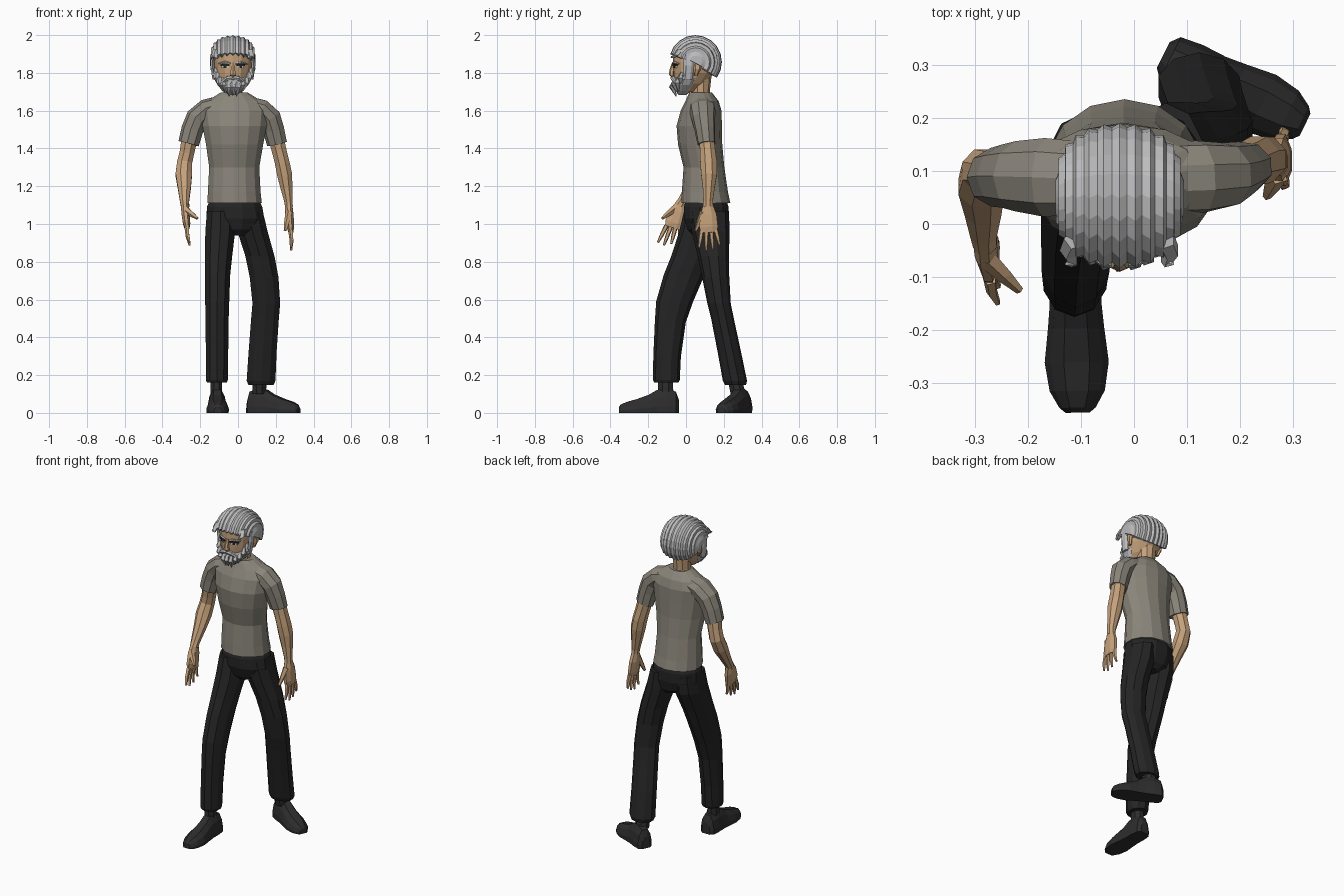
import bpy, bmesh, math
from mathutils import Vector


def mat(name, r, g, b):
    m = bpy.data.materials.new(name)
    m.diffuse_color = (r, g, b, 1)
    return m


SHIRT = mat("shirt_grey_olive", 0.255, 0.235, 0.195)
PANTS = mat("trouser_black", 0.018, 0.018, 0.019)
SHOE = mat("shoe_charcoal", 0.026, 0.026, 0.027)
SKIN = mat("skin_tan", 0.56, 0.36, 0.20)
HAIR = mat("hair_silver", 0.50, 0.50, 0.51)
DARK = mat("eye_dark", 0.02, 0.017, 0.015)
WHITE = mat("eye_white", 0.6, 0.6, 0.58)


def loft(name, rings, material):
    """Skin a list of equal-length point rings and cap both ends."""
    bm = bmesh.new()
    vs = [[bm.verts.new(p) for p in r] for r in rings]
    n = len(rings[0])
    for a, b in zip(vs, vs[1:]):
        for i in range(n):
            j = (i + 1) % n
            bm.faces.new((a[i], a[j], b[j], b[i]))
    bm.faces.new(vs[0])
    bm.faces.new(vs[-1])
    bmesh.ops.recalc_face_normals(bm, faces=bm.faces)
    me = bpy.data.meshes.new(name)
    bm.to_mesh(me)
    bm.free()
    me.materials.append(material)
    ob = bpy.data.objects.new(name, me)
    bpy.context.collection.objects.link(ob)
    return ob


def tube(name, path, material, n=8, flat=False):
    """Loft ovals along (x, y, z, radius across, radius in depth)."""
    pts = [Vector(p[:3]) for p in path]
    rings = []
    for k, p in enumerate(path):
        t = Vector((0, 0, -1))
        if not flat:
            t = (pts[min(k + 1, len(pts) - 1)] - pts[max(k - 1, 0)]).normalized()
        u = t.cross(Vector((0, 1, 0))).normalized()
        v = u.cross(t).normalized()
        ra, rb = p[3], p[-1]
        rings.append([pts[k] + u * ra * math.cos(w) + v * rb * math.sin(w)
                      for w in (2 * math.pi * (i + 0.5) / n for i in range(n))])
    return loft(name, rings, material)


# Shirt body
tube("shirt_body", [(-.018, .105, 1.11, .148, .13), (-.02, .10, 1.17, .143, .122),
                    (-.02, .095, 1.30, .136, .108), (-.018, .075, 1.42, .155, .117),
                    (-.018, .07, 1.52, .175, .12), (-.02, .08, 1.60, .185, .108),
                    (-.02, .085, 1.65, .15, .088), (-.02, .08, 1.68, .10, .07),
                    (-.02, .078, 1.695, .075, .06)], SHIRT, 14, True)
# Sleeves
tube("left_sleeve", [(-.09, .085, 1.63, .05, .07), (-.165, .088, 1.605, .058, .075),
                     (-.215, .09, 1.56, .062, .067), (-.24, .09, 1.50, .06, .06),
                     (-.26, .088, 1.425, .057, .056)], SHIRT, 9)
tube("right_sleeve", [(.05, .085, 1.63, .05, .07), (.125, .088, 1.605, .058, .07),
                      (.17, .092, 1.56, .062, .063), (.19, .10, 1.50, .058, .055),
                      (.208, .108, 1.425, .055, .048)], SHIRT, 9)
# Bare arms
tube("left_arm", [(-.255, .09, 1.46, .046, .046), (-.27, .098, 1.38, .042, .043),
                  (-.283, .10, 1.325, .043, .045), (-.287, .07, 1.26, .047, .045),
                  (-.284, .025, 1.19, .037, .034), (-.283, -.02, 1.12, .026, .027),
                  (-.28, -.035, 1.095, .024, .03)], SKIN, 8)
tube("right_arm", [(.20, .108, 1.46, .044, .042), (.22, .115, 1.38, .042, .044),
                   (.235, .12, 1.32, .042, .048), (.247, .122, 1.26, .043, .045),
                   (.257, .12, 1.19, .034, .034), (.267, .117, 1.12, .024, .027),
                   (.27, .117, 1.09, .022, .03)], SKIN, 8)


# Hands: wrist point, lean of the hand, inward side
def hand(side, w, lean, inward, thumb):
    w, lean = Vector(w), Vector(lean)
    a, b, c = w + lean * .35, w + lean * .8, w + lean
    tube(side + "_palm", [(*w, .021, .028), (*a, .024, .047), (*b, .021, .053),
                          (*c, .014, .046)], SKIN, 8)
    for i, length in enumerate((.092, .108, .10, .078)):
        off = -.037 + i * .025
        p = w + lean * .92 + Vector((0, off, 0))
        d = lean.normalized() * length + Vector((inward * .006, off * .45, 0))
        tube(f"{side}_finger_{i + 1}", [(*p, .013), (*(p + d * .55 - Vector((inward * .004, 0, 0))), .011),
                                        (*(p + d), .006)], SKIN, 5)
    t, e = w + lean * .25 + Vector((0, -.025, 0)), Vector(thumb)
    tube(side + "_thumb", [(*t, .02), (*t.lerp(e, .55), .015), (*e, .008)], SKIN, 5)


hand("left", (-.282, -.028, 1.11), (.012, -.042, -.13), 1, (-.215, -.125, 1.03))
hand("right", (.268, .117, 1.10), (.012, .004, -.145), -1, (.25, .052, .965))

# Trousers
tube("trouser_hips", [(-.018, .107, 1.125, .135, .112), (-.018, .107, 1.09, .152, .122),
                      (-.014, .107, 1.03, .158, .122), (-.01, .11, .97, .12, .105),
                      (.0, .11, .94, .05, .075)], PANTS, 12, True)
tube("left_trouser_leg", [(-.092, .10, 1.07, .076, .11), (-.094, .082, .96, .083, .118),
                          (-.103, .03, .83, .076, .108), (-.108, -.01, .73, .070, .108),
                          (-.11, -.06, .59, .067, .098), (-.111, -.083, .48, .064, .082),
                          (-.111, -.10, .30, .062, .073), (-.112, -.104, .175, .061, .071),
                          (-.112, -.104, .16, .055, .064)], PANTS, 10, True)
tube("right_trouser_leg", [(.06, .12, 1.07, .074, .108), (.077, .13, .96, .084, .10),
                           (.116, .145, .83, .081, .083), (.138, .157, .72, .08, .072),
                           (.15, .175, .58, .077, .062), (.143, .193, .50, .077, .060),
                           (.13, .23, .32, .078, .062), (.122, .259, .17, .08, .064),
                           (.122, .262, .148, .07, .056)], PANTS, 10, True)


# Socks and shoes: cross-sections along the foot (distance, half width, height)
def shoe(side, heel, toe):
    heel, toe = Vector((*heel, 0)), Vector((*toe, 0))
    d = (toe - heel).normalized()
    s = Vector((-d.y, d.x, 0))
    length = (toe - heel).length
    rings = []
    for f, w, h in ((0, .026, .07), (.05, .043, .112), (.2, .048, .128), (.36, .047, .122),
                    (.5, .051, .096), (.7, .058, .073), (.87, .05, .058), (.97, .033, .044),
                    (1, .022, .03)):
        shape = ((-1, 0), (-1.04, .28), (-.85, .68), (-.42, 1), (.42, 1), (.85, .68), (1.04, .28), (1, 0))
        rings.append([heel + d * f * length + s * w * x + Vector((0, 0, h * z)) for x, z in shape])
    loft(side + "_shoe", rings, SHOE)


shoe("left", (-.112, -.038), (-.106, -.355))
shoe("right", (.055, .318), (.322, .187))
tube("left_sock", [(-.114, -.11, .2, .033, .042), (-.114, -.108, .1, .033, .045)], SHOE, 8, True)
tube("right_sock", [(.114, .255, .2, .04, .042), (.112, .275, .1, .04, .042)], SHOE, 8, True)

# Neck, head, ears and nose
CX = -.027
tube("neck", [(CX, .078, 1.64, .066, .056), (CX, .076, 1.70, .052, .05),
              (CX, .078, 1.79, .055, .058)], SKIN, 10, True)
tube("head", [(CX, .005, 1.70, .042, .05), (CX, .022, 1.745, .078, .083),
              (CX, .042, 1.80, .097, .108), (CX, .048, 1.86, .105, .118),
              (CX, .05, 1.91, .105, .118), (CX, .05, 1.96, .075, .085)], SKIN, 14, True)
tube("nose", [(CX, -.066, 1.855, .009, .008), (CX, -.074, 1.815, .013, .014),
              (CX, -.076, 1.79, .019, .014), (CX, -.066, 1.775, .012, .008)], SKIN, 6, True)

# Swept-back hair: ridged strips running front to back
rings = []
COLS = 25
for i in range(COLS):
    a = math.radians(-86 + 172 * i / (COLS - 1))
    g = 1.0 if i % 2 == 0 else .945
    s = math.cos(a) ** .55 * g
    t0, t1 = math.radians(160 + (3 if i % 2 == 0 else -2)), math.radians(-36)
    rings.append([Vector((CX + .121 * math.sin(a) * g, .05 + .14 * s * math.cos(t),
                          1.858 + .142 * s * math.sin(t)))
                  for t in (t0 + (t1 - t0) * k / 11 for k in range(12))])
loft("hair_cap", rings, HAIR)

# Beard mass around the jaw
tube("beard_base", [(CX, -.02, 1.682, .022, .02), (CX, -.012, 1.705, .052, .046),
                    (CX, -.002, 1.735, .084, .068), (CX, .006, 1.762, .099, .077),
                    (CX, .016, 1.772, .098, .078)], HAIR, 12, True)
# Beard tufts follow the jaw, higher toward the sideburns
for i in range(11):
    a = math.radians(-80 + 16 * i)
    side = abs(math.sin(a))
    x, y = math.sin(a), -math.cos(a)
    top = 1.755 + .075 * side ** 4
    tip = 1.672 + .055 * side ** 2 + (.008 if i % 2 else 0)
    tube(f"beard_tuft_{i + 1}", [(CX + .094 * x, .018 + .08 * y, top, .012),
                                 (CX + .096 * x, .006 + .08 * y, top * .6 + tip * .4, .017),
                                 (CX + .07 * x, .0 + .055 * y, tip, .003)], HAIR, 5, True)

for side, m in (("left", -1), ("right", 1)):
    tube(side + "_ear", [(CX + m * .105, .062, 1.85, .012, .022), (CX + m * .109, .06, 1.82, .012, .02),
                         (CX + m * .10, .052, 1.785, .008, .01)], SKIN, 6, True)
    # Sideburn, curl, moustache and brow
    tube(side + "_sideburn", [(CX + m * .104, .018, 1.90, .013, .036), (CX + m * .109, .015, 1.84, .012, .028),
                              (CX + m * .10, .008, 1.765, .010, .026)], HAIR, 6, True)
    tube(side + "_temple_curl", [(CX + m * .085, -.028, 1.925, .02), (CX + m * .095, -.05, 1.895, .018),
                                 (CX + m * .088, -.072, 1.878, .010), (CX + m * .10, -.075, 1.89, .003)], HAIR, 5, True)
    tube(side + "_moustache", [(CX, -.072, 1.775, .011), (CX + m * .03, -.07, 1.771, .013),
                               (CX + m * .056, -.055, 1.752, .009), (CX + m * .064, -.045, 1.728, .003)], HAIR, 6)
    tube(side + "_brow", [(CX + m * .014, -.069, 1.85, .005), (CX + m * .042, -.064, 1.857, .007),
                          (CX + m * .075, -.038, 1.848, .004)], HAIR, 5)
    # Eye plates
    for part, w, h, z, y, mt in (("eye_white", .018, .007, 1.833, -.062, WHITE),
                                 ("eye_lid", .023, .005, 1.841, -.063, DARK),
                                 ("pupil", .007, .007, 1.833, -.064, DARK)):
        c = Vector((CX + m * .042, y, z))
        slope = Vector((w, m * w * .4, 0))
        up, th = Vector((0, 0, h)), Vector((0, .008, 0))
        q = [c - slope - up, c + slope - up, c + slope + up, c - slope + up]
        loft(f"{side}_{part}", [q, [p + th for p in q]], mt)
